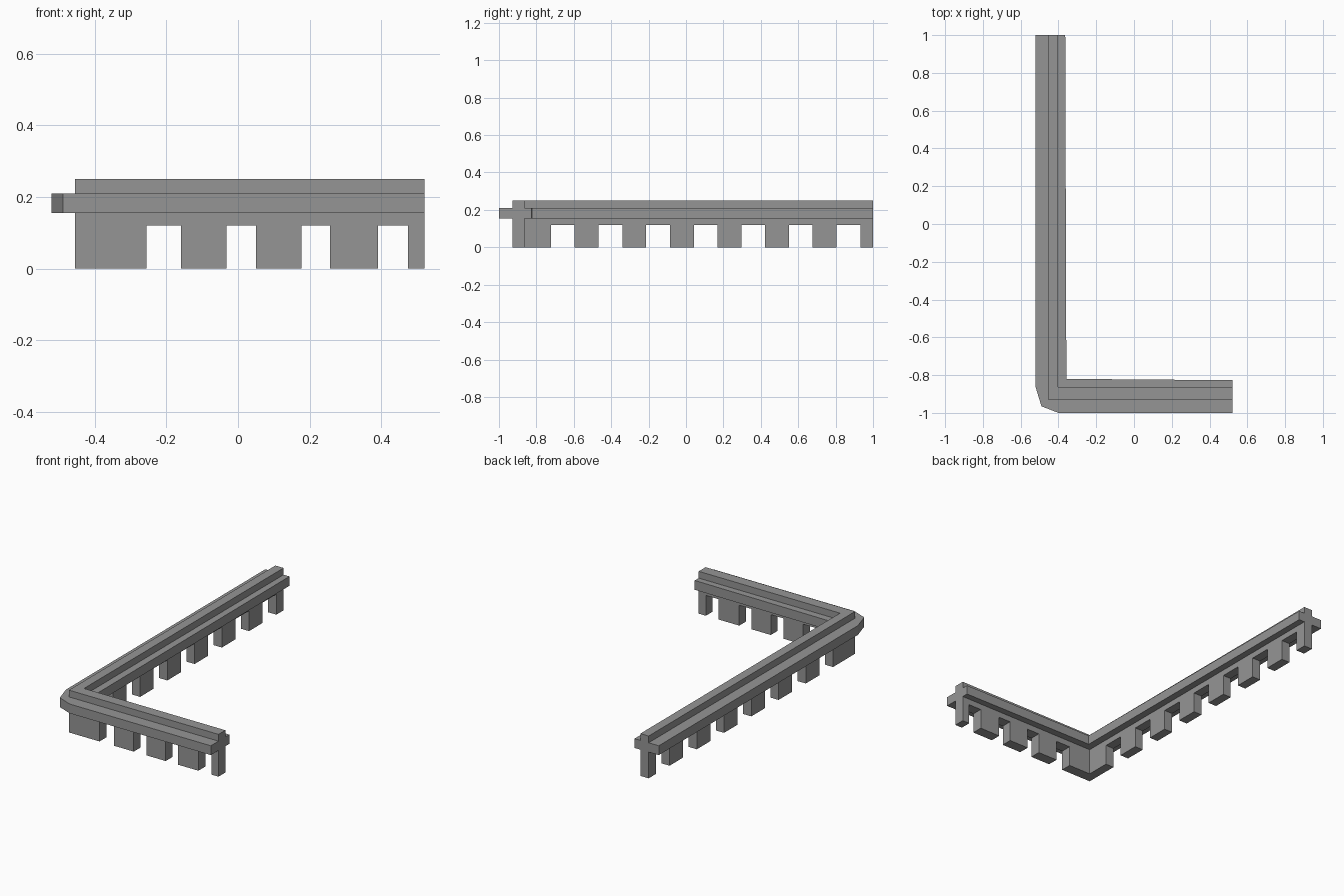
import bpy, bmesh

if "Cube" in bpy.data.objects:
    bpy.data.objects.remove(bpy.data.objects["Cube"])

stone = bpy.data.materials.new("grey_stone")
stone.diffuse_color = (0.30, 0.30, 0.30, 1)
stone.use_nodes = True
stone.node_tree.nodes["Principled BSDF"].inputs["Base Color"].default_value = stone.diffuse_color


def prism(name, outline, z0, z1):
    """Extrude a counter-clockwise plan outline from z0 to z1."""
    bm = bmesh.new()
    base = bm.faces.new([bm.verts.new((x, y, z0)) for x, y in outline])
    top = bmesh.ops.extrude_face_region(bm, geom=[base])["geom"]
    verts = [v for v in top if isinstance(v, bmesh.types.BMVert)]
    bmesh.ops.translate(bm, verts=verts, vec=(0, 0, z1 - z0))
    bmesh.ops.recalc_face_normals(bm, faces=bm.faces)
    mesh = bpy.data.meshes.new(name)
    bm.to_mesh(mesh)
    bm.free()
    mesh.materials.append(stone)
    obj = bpy.data.objects.new(name, mesh)
    bpy.context.collection.objects.link(obj)
    return obj


def box(name, x0, x1, y0, y1, z0, z1):
    return prism(name, [(x0, y0), (x1, y0), (x1, y1), (x0, y1)], z0, z1)


def combine(target, tool, operation):
    """Apply a boolean and discard the tool object."""
    mod = target.modifiers.new("combine", "BOOLEAN")
    mod.operation, mod.object, mod.solver = operation, tool, "EXACT"
    bpy.context.view_layer.objects.active = target
    bpy.ops.object.modifier_apply(modifier=mod.name)
    bpy.data.objects.remove(tool)


# L-shaped corner wall
XO, XI, YO, YI = -0.456, -0.402, -0.928, -0.864
XE, YE = 0.522, 1.0
wall = prism("corner_wall", [(XO, YO), (XE, YO), (XE, YI), (XI, YI),
                             (XI, YE), (XO, YE)], 0, 0.25)

# Openings along the foot of the front arm
for a, b in [(-0.256, -0.16), (-0.032, 0.05), (0.177, 0.257), (0.391, 0.475)]:
    combine(wall, box("opening", a, b, YO - 0.1, YI + 0.1, -0.1, 0.12), "DIFFERENCE")

# Evenly spaced openings along the foot of the long arm
for i in range(7):
    y = -0.722 + i * 0.2545
    combine(wall, box("opening", XO - 0.1, XI + 0.1, y, y + 0.127, -0.1, 0.12), "DIFFERENCE")

# Wider rail running along both faces, with a chamfered outer corner
rail = prism("rail", [(-0.522, -0.86), (-0.49, -0.965), (-0.40, -1.0), (XE, -1.0),
                      (XE, -0.827), (-0.358, -0.82), (-0.364, YE), (-0.522, YE)],
             0.155, 0.21)
combine(wall, rail, "UNION")
